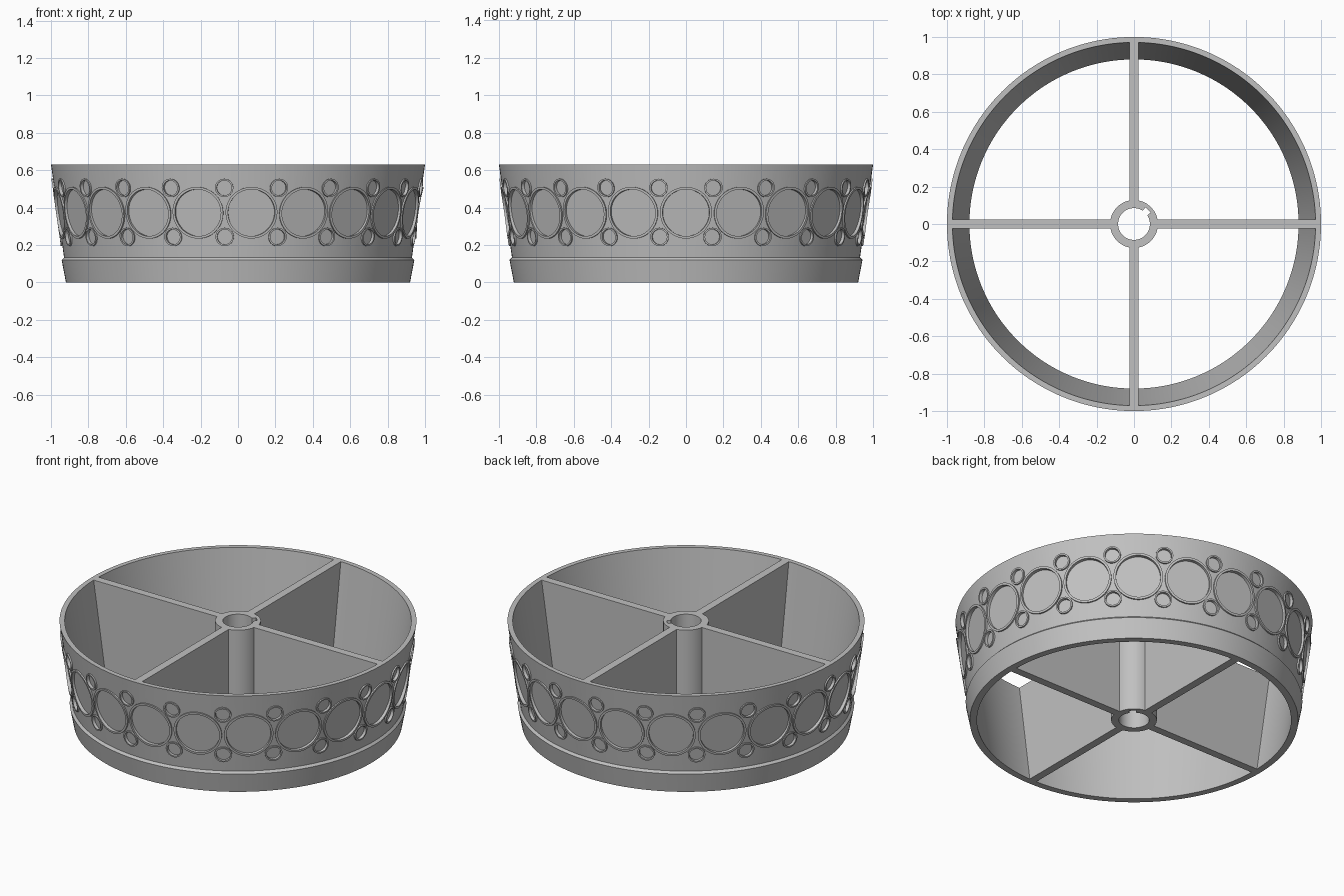
import bpy, bmesh
from math import sin, cos, pi, radians
from mathutils import Vector

cube = bpy.data.objects.get("Cube")
if cube:
    bpy.data.objects.remove(cube, do_unlink=True)

H = 0.63                       # overall height
BAND_Z, WALL_Z = 0.12, 0.133   # top of the lower band, start of the upper wall
R_WALL, R_TOP = 0.93, 1.0
SLOPE = (R_TOP - R_WALL) / (H - WALL_Z)
COUNT = 21                     # large medallions around the wall

grey = bpy.data.materials.new("plain grey")
grey.use_nodes = True
grey.diffuse_color = (0.53, 0.53, 0.53, 1)
bsdf = next(n for n in grey.node_tree.nodes if n.type == 'BSDF_PRINCIPLED')
bsdf.inputs["Base Color"].default_value = grey.diffuse_color


def wall_radius(z):
    return R_WALL + SLOPE * (z - WALL_Z)


def finish(bm, name, smooth=True):
    bmesh.ops.recalc_face_normals(bm, faces=bm.faces)
    mesh = bpy.data.meshes.new(name)
    bm.to_mesh(mesh)
    bm.free()
    mesh.materials.append(grey)
    obj = bpy.data.objects.new(name, mesh)
    bpy.context.collection.objects.link(obj)
    if smooth:
        shade(obj)
    return obj


def select(obj):
    bpy.ops.object.select_all(action='DESELECT')
    obj.select_set(True)
    bpy.context.view_layer.objects.active = obj


def shade(obj):
    select(obj)
    bpy.ops.object.shade_smooth_by_angle(angle=radians(30))


def closed_loops(bm, loops):
    """Join equal point loops in a cycle, giving a ring-shaped solid."""
    rows = [[bm.verts.new(p) for p in loop] for loop in loops]
    n = len(rows[0])
    for a, b in zip(rows, rows[1:] + rows[:1]):
        for i in range(n):
            j = (i + 1) % n
            bm.faces.new((a[i], a[j], b[j], b[i]))


def circle(r, z, n=168):
    return [(r * cos(2 * pi * i / n), r * sin(2 * pi * i / n), z) for i in range(n)]


# Flared shell with a stepped lower band
bm = bmesh.new()
profile = [(0.88, 0), (0.92, 0), (0.943, BAND_Z), (R_WALL, WALL_Z), (R_TOP, H), (0.971, H)]
closed_loops(bm, [circle(r, z) for r, z in profile])
shell = finish(bm, "shell", smooth=False)

# Medallion layout: angle, height, outer radius, rim width, pocket depth, sides
medallions = []
for i in range(COUNT):
    t = 2 * pi * i / COUNT
    medallions.append((t, 0.372, 0.138, 0.013, 0.012, 48))
    for z in (0.243, 0.505):
        medallions.append((t + pi / COUNT, z, 0.049, 0.009, 0.009, 24))

# Flat-floored round pockets cut into the wall
bm = bmesh.new()
for t, z, r, rim, depth, n in medallions:
    radial = Vector((cos(t), sin(t), 0))
    side = Vector((-sin(t), cos(t), 0))
    up = (radial * SLOPE + Vector((0, 0, 1))).normalized()
    out = side.cross(up).normalized()
    centre = radial * wall_radius(z) + Vector((0, 0, z))
    ends = []
    for d in (-depth, 0.05):
        ends.append([bm.verts.new(centre + out * d + (r - rim / 2) *
                     (side * cos(2 * pi * k / n) + up * sin(2 * pi * k / n)))
                     for k in range(n)])
    low, high = ends
    bm.faces.new(low)
    bm.faces.new(high)
    for k in range(n):
        j = (k + 1) % n
        bm.faces.new((low[k], low[j], high[j], high[k]))
cutter = finish(bm, "pocket_cutter", smooth=False)
cutter.hide_render = True
select(shell)
cut = shell.modifiers.new("pockets", 'BOOLEAN')
cut.operation, cut.solver, cut.object = 'DIFFERENCE', 'EXACT', cutter
bpy.ops.object.modifier_apply(modifier=cut.name)
bpy.data.objects.remove(cutter, do_unlink=True)
shade(shell)

# Raised rims wrapped onto the wall around each pocket
bm = bmesh.new()
for t, z, r, rim, depth, n in medallions:
    loops = []
    for rad, lift in ((r - rim, -0.014), (r - rim, 0.009), (r, 0.009), (r, -0.014)):
        loop = []
        for k in range(n):
            a = 2 * pi * k / n
            pz = z + rad * sin(a)
            pt = t + rad * cos(a) / wall_radius(z)
            pr = wall_radius(pz) + lift
            loop.append((pr * cos(pt), pr * sin(pt), pz))
        loops.append(loop)
    closed_loops(bm, loops)
finish(bm, "medallion_rims")

# Hub tube with a keyway slot in its bore
KEY, HALF = 45, 12
angles = [a for a in range(0, 360, 5) if abs(a - KEY) > HALF]
angles = sorted([(a, 0.085) for a in angles] +
                [(KEY + s * (HALF + e), r) for s in (-1, 1)
                 for e, r in ((0.1, 0.085), (-1.5, 0.108))] + [(KEY, 0.108)])


def hub_loop(z, bore):
    return [((r if bore else 0.128) * cos(radians(a)),
             (r if bore else 0.128) * sin(radians(a)), z) for a, r in angles]


bm = bmesh.new()
closed_loops(bm, [hub_loop(0, True), hub_loop(0, False), hub_loop(H, False), hub_loop(H, True)])
finish(bm, "hub")

# Four full-height spokes, sloped at the outer end to meet the shell
for i, name in enumerate(("left", "back", "right", "front")):
    bm = bmesh.new()
    t = i * pi / 2
    radial, side = Vector((cos(t), sin(t), 0)), Vector((-sin(t), cos(t), 0))
    sides = []
    for s in (-0.024, 0.024):
        sides.append([bm.verts.new(radial * r + side * s + Vector((0, 0, z)))
                      for r, z in ((0.115, 0), (0.9, 0), (0.985, H), (0.115, H))])
    a, b = sides
    bm.faces.new(a)
    bm.faces.new(b)
    for k in range(4):
        j = (k + 1) % 4
        bm.faces.new((a[k], a[j], b[j], b[k]))
    finish(bm, name + "_spoke", smooth=False)
